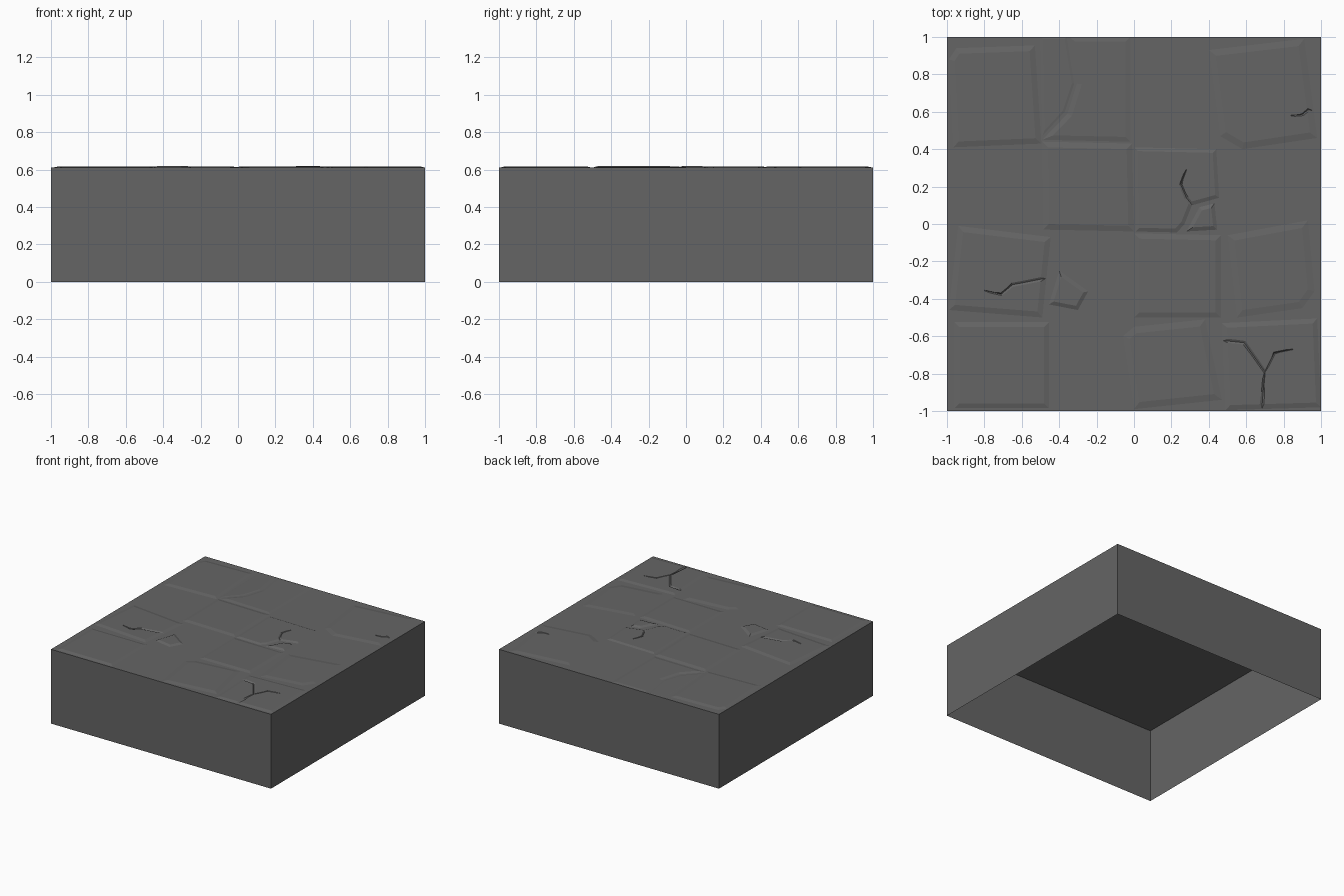
import bpy, bmesh
from mathutils import Vector

if "Cube" in bpy.data.objects:
    bpy.data.objects.remove(bpy.data.objects["Cube"])

BASE, TOP = 0.61, 0.617

stone = bpy.data.materials.new("dark grey stone")
stone.diffuse_color = (0.13, 0.13, 0.13, 1)
stone.use_nodes = True
stone.node_tree.nodes["Principled BSDF"].inputs["Base Color"].default_value = stone.diffuse_color


def finish(bm, name):
    bmesh.ops.recalc_face_normals(bm, faces=bm.faces)
    me = bpy.data.meshes.new(name)
    bm.to_mesh(me)
    bm.free()
    me.materials.append(stone)
    ob = bpy.data.objects.new(name, me)
    bpy.context.collection.objects.link(ob)
    return ob


def inset(pts, d):
    """Move every edge of a clockwise outline inward by d."""
    res, n = [], len(pts)
    for i in range(n):
        p = Vector(pts[i])
        a = (p - Vector(pts[i - 1])).normalized()
        b = (Vector(pts[(i + 1) % n]) - p).normalized()
        na, nb = Vector((a.y, -a.x)), Vector((b.y, -b.x))
        res.append(p + (na + nb) * d / (1 + na.dot(nb)))
    return res


def crack_cutter(path, w):
    """V-shaped groove that tapers towards the last point."""
    bm = bmesh.new()
    rings, n = [], len(path)
    for i, p in enumerate(path):
        p = Vector(p)
        d = (Vector(path[min(i + 1, n - 1)]) - Vector(path[max(i - 1, 0)])).normalized()
        s = Vector((d.y, -d.x)) * (w * (1 - 0.85 * (i / (n - 1)) ** 2))
        rings.append([bm.verts.new((*(p + s), 0.63)), bm.verts.new((*(p - s), 0.63)),
                      bm.verts.new((*p, BASE + 0.0005))])
    for r, q in zip(rings, rings[1:]):
        for k in range(3):
            bm.faces.new((r[k], r[(k + 1) % 3], q[(k + 1) % 3], q[k]))
    bm.faces.new(rings[0])
    bm.faces.new(rings[-1])
    ob = finish(bm, "crack_cutter")
    ob.hide_render = True
    ob.hide_viewport = True
    return ob


def tile(name, outline, d=0.03, top=TOP, tilt=(0, 0), cracks=()):
    """Bevelled slab; tilt is the slope of its top along x and y."""
    bm = bmesh.new()
    c = sum((Vector(p) for p in outline), Vector((0, 0))) / len(outline)
    low = [bm.verts.new((x, y, BASE + 0.0002)) for x, y in outline]
    high = [bm.verts.new((p.x, p.y, max(BASE + 0.001, top + tilt[0] * (p.x - c.x) + tilt[1] * (p.y - c.y))))
            for p in inset(outline, d)]
    n = len(low)
    for i in range(n):
        j = (i + 1) % n
        bm.faces.new((low[i], low[j], high[j], high[i]))
    bm.faces.new(high)
    bm.faces.new(low)
    ob = finish(bm, name)
    for path in cracks:
        m = ob.modifiers.new("crack", 'BOOLEAN')
        m.operation = 'DIFFERENCE'
        m.solver = 'EXACT'
        m.object = crack_cutter(path, 0.035)


# Hollow block, open underneath
bm = bmesh.new()
bmesh.ops.create_cube(bm, size=1)
for v in bm.verts:
    v.co = Vector((v.co.x * 2, v.co.y * 2, (v.co.z + 0.5) * BASE))
bmesh.ops.delete(bm, geom=[f for f in bm.faces if f.calc_center_median().z < 0.01], context='FACES_ONLY')
top_block = bm
me = bpy.data.meshes.new("block")
top_block.to_mesh(me)
top_block.free()
me.materials.append(stone)
bpy.context.collection.objects.link(bpy.data.objects.new("block", me))

# Back row of paving stones
tile("paving_back_left", [(-.99, .88), (-.95, .94), (-.53, .955), (-.495, .43), (-.965, .41)])
tile("paving_back_split", [(-.345, 1), (-.02, 1), (-.02, .44), (-.49, .45), (-.355, .59), (-.305, .75)],
     0.025, 0.615, (-.006, 0))
tile("paving_back_sliver", [(-.5, 1), (-.36, 1), (-.32, .75), (-.37, .6), (-.49, .47)],
     0.012, 0.612, (.01, 0))
tile("paving_back_right", [(.4, .93), (.91, .99), (.98, .46), (.58, .4), (.46, .47)], 0.035, 0.616,
     cracks=[[(1, .6), (.93, .61), (.9, .585), (.84, .58)]])

# Middle rows
tile("paving_centre", [(-.49, .44), (-.01, .43), (0, -.04), (-.485, -.03)])
tile("paving_centre_right", [(0, .41), (.44, .4), (.455, .14), (.31, .1), (.27, 0), (.23, -.045), (.01, -.04)], 0.02,
     cracks=[[(.32, .09), (.28, .14), (.25, .21), (.28, .29)]])
tile("chip_right", [(.28, -.04), (.35, .09), (.43, .11), (.445, -.03)], 0.02, 0.619)
tile("paving_left", [(-.94, -.01), (-.445, -.07), (-.49, -.5), (-.99, -.46)],
     cracks=[[(-.42, -.28), (-.65, -.325), (-.71, -.375), (-.8, -.355)]])
tile("chip_left", [(-.4, -.25), (-.245, -.36), (-.3, -.46), (-.455, -.43)], 0.02, 0.619)
tile("paving_mid_right", [(0, -.05), (.465, -.06), (.465, -.5), (0, -.5)], 0.028, 0.6165, (.008, 0))
tile("paving_far_right", [(.5, -.06), (.93, .02), (.965, -.36), (.9, -.45), (.55, -.5)], 0.035, 0.615)

# Front row
tile("paving_front_left", [(-.96, -.525), (-.455, -.525), (-.455, -.985), (-.96, -.985)], 0.026)
tile("paving_front_mid", [(-.06, -.6), (0, -.55), (.38, -.51), (.47, -.94), (0, -.99)], 0.035, 0.616, (.006, 0))
tile("paving_front_right", [(.47, -.53), (.98, -.505), (1, -.98), (.49, -.995)], 0.026,
     cracks=[[(.45, -.62), (.59, -.635), (.7, -.79), (.75, -.69), (.85, -.67)],
             [(.68, -1.03), (.69, -.9), (.7, -.79)]])
